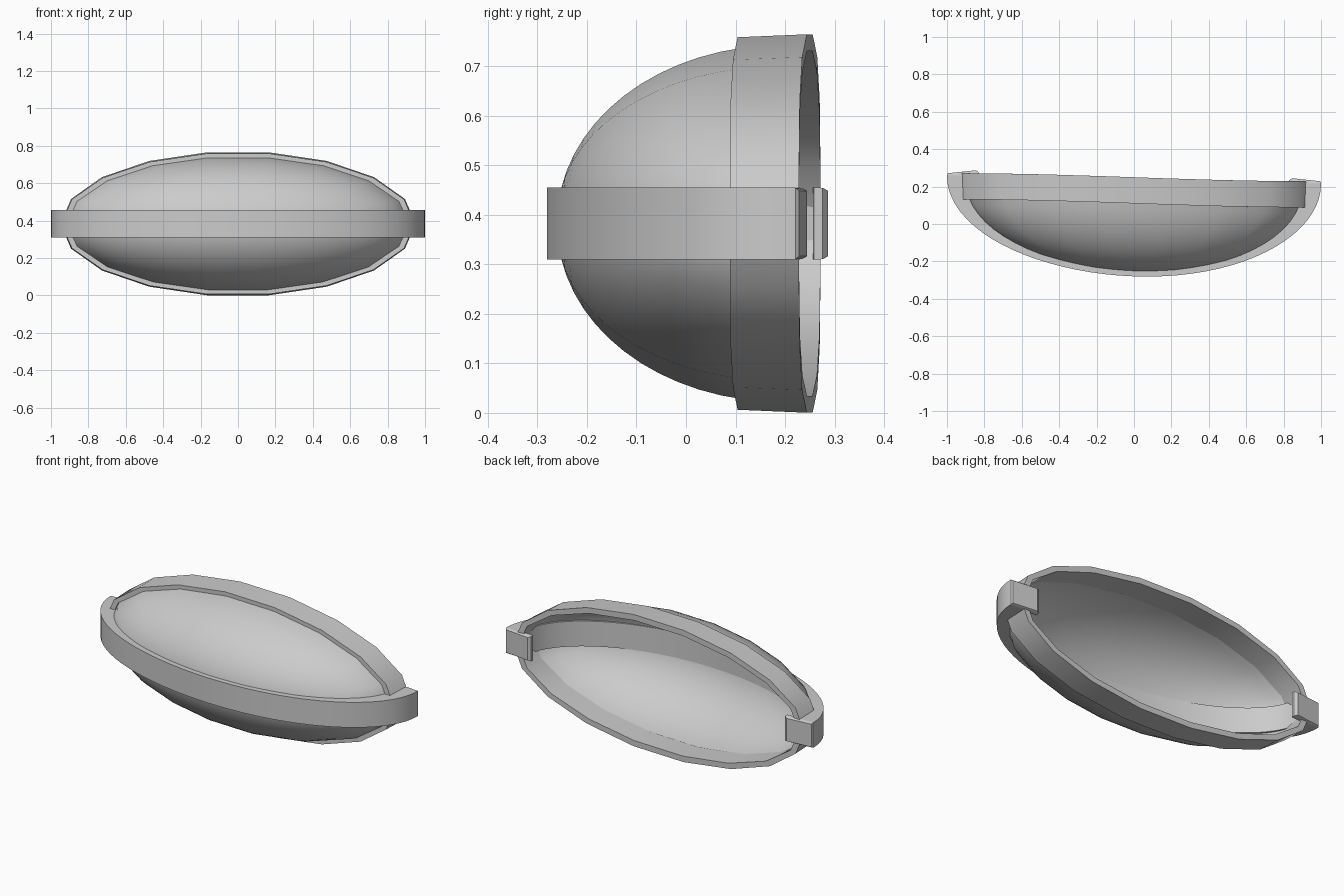
import bpy
from math import sin, cos, pi, radians

if "Cube" in bpy.data.objects:
    bpy.data.objects.remove(bpy.data.objects["Cube"])

CZ = 0.3825   # height of the long axis
SIDES = 18    # sides of the oval


def place(x, y, z):
    """Lift to the axis and add the gentle sideways skew of the whole model."""
    s = max(-1, min(1, x / 0.95))
    return (x, y - 0.0215 * sin(s * pi / 2), z + CZ)


def make(name, verts, faces, angle):
    me = bpy.data.meshes.new(name)
    me.from_pydata([place(*v) for v in verts], [], faces)
    me.update()
    ob = bpy.data.objects.new(name, me)
    bpy.context.collection.objects.link(ob)
    bpy.ops.object.select_all(action='DESELECT')
    ob.select_set(True)
    bpy.context.view_layer.objects.active = ob
    bpy.ops.object.mode_set(mode='EDIT')
    bpy.ops.mesh.select_all(action='SELECT')
    bpy.ops.mesh.normals_make_consistent(inside=False)
    bpy.ops.object.mode_set(mode='OBJECT')
    bpy.ops.object.shade_smooth_by_angle(angle=radians(angle))
    return ob


def oval(rx, rz, y):
    return [(rx * sin(a), y, rz * cos(a))
            for a in (radians(10) + 2 * pi * i / SIDES for i in range(SIDES))]


def bridge(rows, n, closed):
    """Quads between successive loops of n points."""
    count = rows if closed else rows - 1
    return [(r * n + i, r * n + (i + 1) % n,
             (r + 1) % rows * n + (i + 1) % n, (r + 1) % rows * n + i)
            for r in range(count) for i in range(n)]


# bowl: open half ellipsoid
rings = 14
verts = []
for r in range(rings):
    t = radians(80) * (rings - r) / rings
    verts += oval(0.93 * sin(t), 0.366 * sin(t), 0.2 - 0.46 * cos(t))
faces = bridge(rings, SIDES, False)
verts.append((0, -0.26, 0))
last = (rings - 1) * SIDES
faces += [(last + i, last + (i + 1) % SIDES, len(verts) - 1) for i in range(SIDES)]
make("bowl", verts, faces, 60)

# rim: faceted oval ring with a rectangular section
section = [(0.945, 0.382, 0.11), (0.95, 0.388, 0.25),
           (0.915, 0.354, 0.25), (0.915, 0.354, 0.11)]
verts = [v for s in section for v in oval(*s)]
make("rim", verts, bridge(4, SIDES, True), 35)

# strap: curved band along the bowl, hooked over the rim at both ends
n = 40
pairs = []   # outer point, inner point, half height
for i in range(n + 1):
    a = pi * i / n
    outer = (-cos(a), 0.235 - 0.515 * sin(a))
    inner = (-0.90 * cos(a), 0.235 - 0.485 * sin(a))
    pairs.append((outer, inner, 0.073))
hook = [((1.0, 0.237), (0.83, 0.237), 0.073),
        ((1.0, 0.243), (0.83, 0.255), 0.072),
        ((0.995, 0.25), (0.845, 0.266), 0.066)]
left = [((-o[0], o[1]), (-q[0], q[1]), h) for o, q, h in reversed(hook)]
pairs = left + pairs + hook
verts = []
for (ox, oy), (ix, iy), h in pairs:
    verts += [(ox, oy, -h), (ox, oy, h), (ix, iy, h), (ix, iy, -h)]
faces = bridge(len(pairs), 4, False)
end = len(verts)
faces += [(0, 1, 2, 3), (end - 4, end - 3, end - 2, end - 1)]
make("strap", verts, faces, 35)
